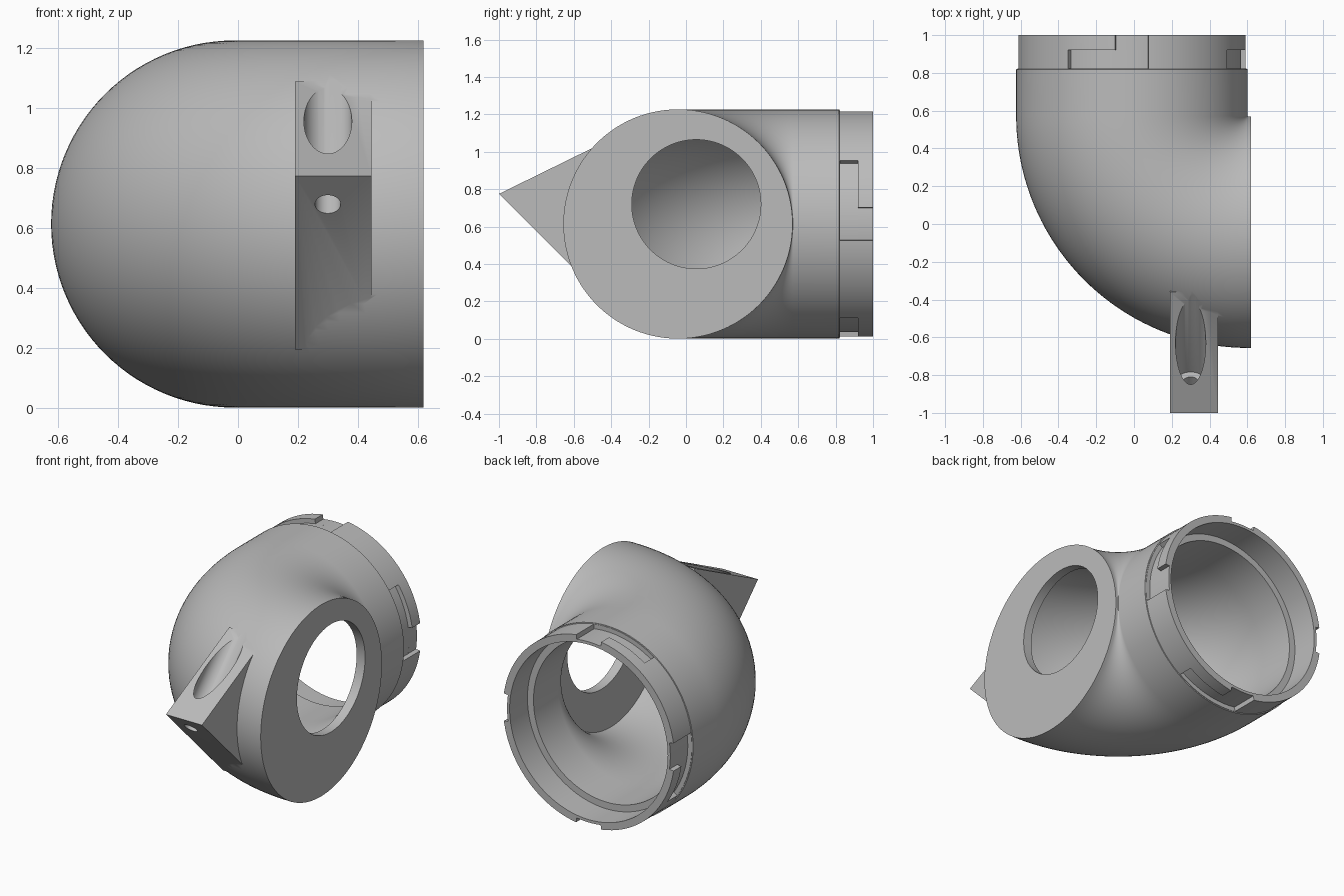
import bpy, bmesh, math
from mathutils import Vector

if "Cube" in bpy.data.objects:
    bpy.data.objects.remove(bpy.data.objects["Cube"])

SIDES = 112
CZ = 0.614                      # height of the pipe centre line
PIVOT = Vector((0.605, 0.573, CZ))
BEND = 0.616                    # bend radius, almost equal to the pipe radius

grey = bpy.data.materials.new("plain grey")
grey.diffuse_color = (0.5, 0.5, 0.5, 1)
grey.use_nodes = True
grey.node_tree.nodes["Principled BSDF"].inputs["Base Color"].default_value = grey.diffuse_color


def make_object(name, bm):
    bmesh.ops.recalc_face_normals(bm, faces=bm.faces)
    mesh = bpy.data.meshes.new(name)
    bm.to_mesh(mesh)
    bm.free()
    mesh.materials.append(grey)
    obj = bpy.data.objects.new(name, mesh)
    bpy.context.collection.objects.link(obj)
    return obj


def loft(name, rings):
    """Closed solid through a list of equally long point rings."""
    bm = bmesh.new()
    loops = [[bm.verts.new(p) for p in ring] for ring in rings]
    n = len(loops[0])
    for a, b in zip(loops, loops[1:]):
        for i in range(n):
            j = (i + 1) % n
            bm.faces.new((a[i], a[j], b[j], b[i]))
    bm.faces.new(loops[0])
    bm.faces.new(loops[-1])
    return make_object(name, bm)


def ring(centre, side, up, r):
    steps = [math.tau * i / SIDES for i in range(SIDES)]
    return [centre + side * (r * math.cos(t)) + up * (r * math.sin(t)) for t in steps]


def elbow(name, straight, r, x_end):
    """Straight pipe from the back, a quarter bend, then a short end along x."""
    up, rings = Vector((0, 0, 1)), []
    for y, rad in straight:
        rings.append(ring(Vector((PIVOT.x - BEND, y, CZ)), Vector((1, 0, 0)), up, rad))
    for i in range(41):
        a = math.pi / 2 * i / 40
        side = Vector((math.cos(a), math.sin(a), 0))
        rings.append(ring(PIVOT - side * BEND, side, up, r))
    if x_end > PIVOT.x:
        rings.append(ring(Vector((x_end, PIVOT.y - BEND, CZ)), Vector((0, 1, 0)), up, r))
    return loft(name, rings)


def rod(name, start, end, r):
    axis = (end - start).normalized()
    side = axis.orthogonal().normalized()
    up = axis.cross(side)
    return loft(name, [ring(start, side, up, r), ring(end, side, up, r)])


def arc_block(name, a0, a1, y0, y1):
    """Curved block around the back pipe, used to cut the locking slots."""
    rings = []
    for i in range(17):
        a = math.radians(a0 + (a1 - a0) * i / 16)
        rings.append([Vector((PIVOT.x - BEND + r * math.cos(a), y, CZ + r * math.sin(a)))
                      for r, y in ((0.578, y0), (0.66, y0), (0.66, y1), (0.578, y1))])
    return loft(name, rings)


def combine(target, other, operation):
    mod = target.modifiers.new(operation.lower(), 'BOOLEAN')
    mod.object, mod.operation, mod.solver = other, operation, 'EXACT'
    bpy.context.view_layer.objects.active = target
    bpy.ops.object.modifier_apply(modifier=mod.name)
    bpy.data.objects.remove(other, do_unlink=True)


# Outer shell of the elbow with a slightly thinner collar
pipe = elbow("elbow_pipe", [(1.0, 0.607), (0.82, 0.607), (0.819, 0.613)], 0.613, 0.62)

# Wedge-shaped mounting lug on the front
profile = [(-1.0, 0.775), (-0.36, 1.089), (-0.3, 0.95), (-0.3, 0.3), (-0.42, 0.195)]
lug = loft("mounting_lug", [[Vector((x, y, z)) for y, z in profile] for x in (0.19, 0.445)])
combine(pipe, lug, 'UNION')

# Hollow inside with a stepped socket, leaving a flat end plate
cavity = elbow("cavity", [(1.05, 0.56), (0.82, 0.56), (0.8199, 0.517)], 0.517, 0)
trim = rod("trim", Vector((0.56, 0.2, CZ)), Vector((0.8, 0.2, CZ)), 1.5)
combine(cavity, trim, 'DIFFERENCE')
combine(pipe, cavity, 'DIFFERENCE')

# Off-centre round opening in the end plate
combine(pipe, rod("opening", Vector((0.5, 0.055, 0.72)), Vector((0.7, 0.055, 0.72)), 0.345),
        'DIFFERENCE')

# Screw hole and counterbore, square to the underside of the lug
seat = Vector((0.3, -0.905, 0.68))
slope = Vector((0, 1, 1))
combine(pipe, rod("counterbore", seat + slope * 0.065, seat + slope * 0.6, 0.08), 'DIFFERENCE')
combine(pipe, rod("screw_hole", seat - slope * 0.1, seat + slope * 0.1, 0.043), 'DIFFERENCE')

# Four L-shaped locking slots around the collar
for k in range(4):
    a = 90 * k
    combine(pipe, arc_block("slot_arm", a - 8.4, a + 34, 0.823, 0.92), 'DIFFERENCE')
    combine(pipe, arc_block("slot_entry", a - 8.4, a + 8.4, 0.823, 1.05), 'DIFFERENCE')

# Smooth curved walls, sharp edges
bpy.ops.object.select_all(action='DESELECT')
pipe.select_set(True)
bpy.context.view_layer.objects.active = pipe
bpy.ops.object.shade_smooth_by_angle(angle=math.radians(30))
